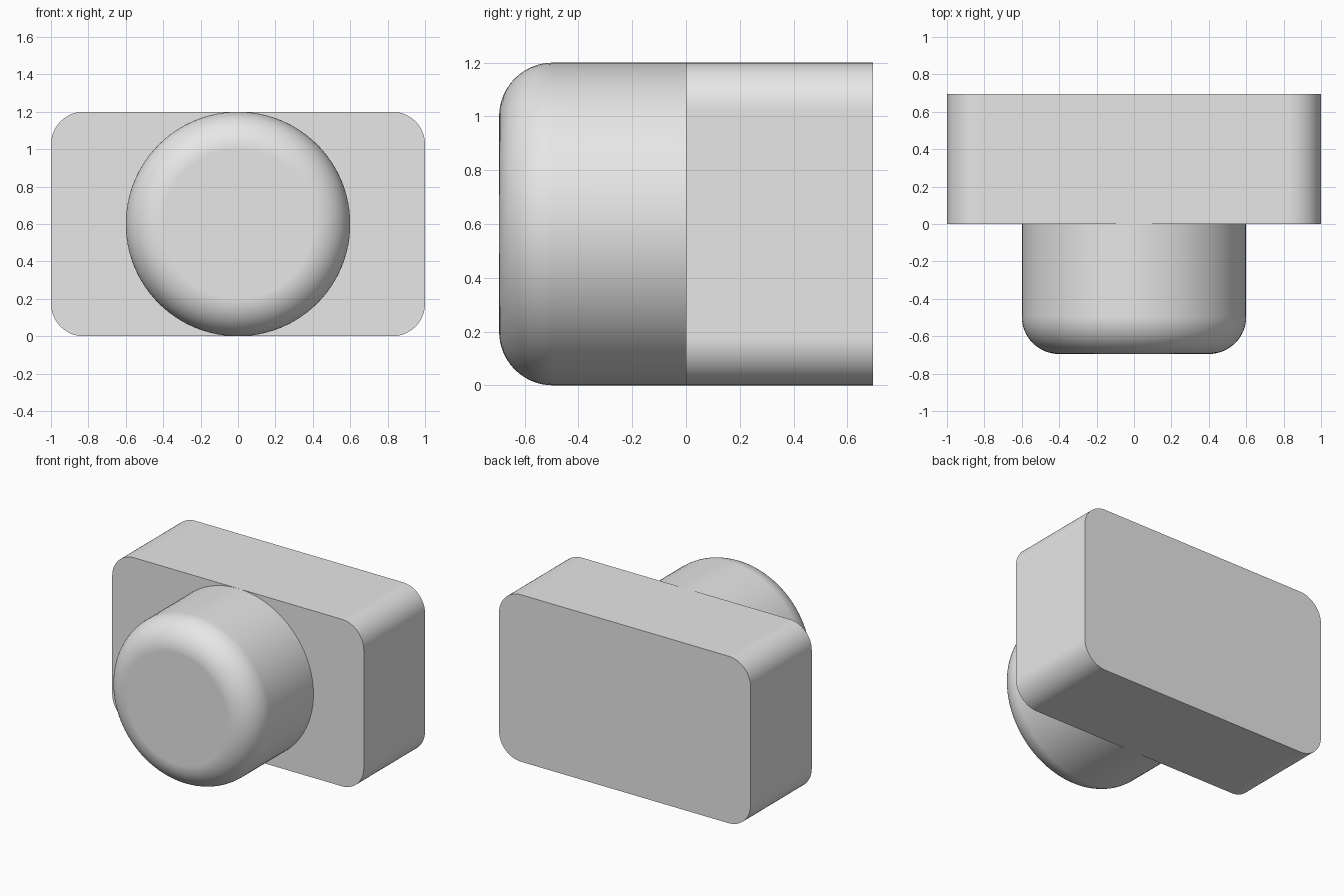
import bpy, bmesh, math

if "Cube" in bpy.data.objects:
    bpy.data.objects.remove(bpy.data.objects["Cube"])

W, H, D = 1.0, 1.2, 0.695      # half width, height, depth of each half
CORNER = 0.175                 # rounded corners of the block
RADIUS, FILLET = 0.6, 0.2      # round boss and its front rounding

grey = bpy.data.materials.new("plain_grey")
grey.diffuse_color = (0.8, 0.8, 0.8, 1)
grey.use_nodes = True
grey.node_tree.nodes["Principled BSDF"].inputs["Base Color"].default_value = grey.diffuse_color


def finish(bm, name):
    bmesh.ops.recalc_face_normals(bm, faces=bm.faces)
    mesh = bpy.data.meshes.new(name)
    bm.to_mesh(mesh)
    bm.free()
    mesh.materials.append(grey)
    obj = bpy.data.objects.new(name, mesh)
    bpy.context.collection.objects.link(obj)
    bpy.ops.object.select_all(action='DESELECT')
    obj.select_set(True)
    bpy.context.view_layer.objects.active = obj
    bpy.ops.object.shade_smooth_by_angle(angle=math.radians(30))
    # keep the large flat faces evenly shaded
    mod = obj.modifiers.new("flat_normals", 'WEIGHTED_NORMAL')
    mod.keep_sharp = True
    return obj


# Block: rounded rectangle extruded backwards
bm = bmesh.new()
steps = 16
verts = []
for i, (sx, sz) in enumerate([(1, 1), (-1, 1), (-1, -1), (1, -1)]):
    cx, cz = sx * (W - CORNER), H / 2 + sz * (H / 2 - CORNER)
    for k in range(steps + 1):
        a = math.pi / 2 * (i + k / steps)
        verts.append(bm.verts.new((cx + CORNER * math.cos(a), 0, cz + CORNER * math.sin(a))))
face = bm.faces.new(verts)
ext = bmesh.ops.extrude_face_region(bm, geom=[face], use_keep_orig=True)
moved = [g for g in ext["geom"] if isinstance(g, bmesh.types.BMVert)]
bmesh.ops.translate(bm, verts=moved, vec=(0, D, 0))
finish(bm, "block")

# Boss: rings along the axis, closed by a flat front disc
bm = bmesh.new()
sides, arc = 96, 16
profile = [(RADIUS, 0.0)]
for k in range(arc + 1):
    a = math.pi / 2 * k / arc
    profile.append((RADIUS - FILLET + FILLET * math.cos(a),
                    -D + FILLET - FILLET * math.sin(a)))
rings = []
for r, y in profile:
    rings.append([bm.verts.new((r * math.cos(2 * math.pi * j / sides), y,
                                H / 2 + r * math.sin(2 * math.pi * j / sides)))
                  for j in range(sides)])
for a, b in zip(rings, rings[1:]):
    for j in range(sides):
        n = (j + 1) % sides
        bm.faces.new((a[j], a[n], b[n], b[j]))
front = bm.faces.new(rings[-1])
# open end rests against the block; orient outward from the front disc
finish(bm, "round_boss")
